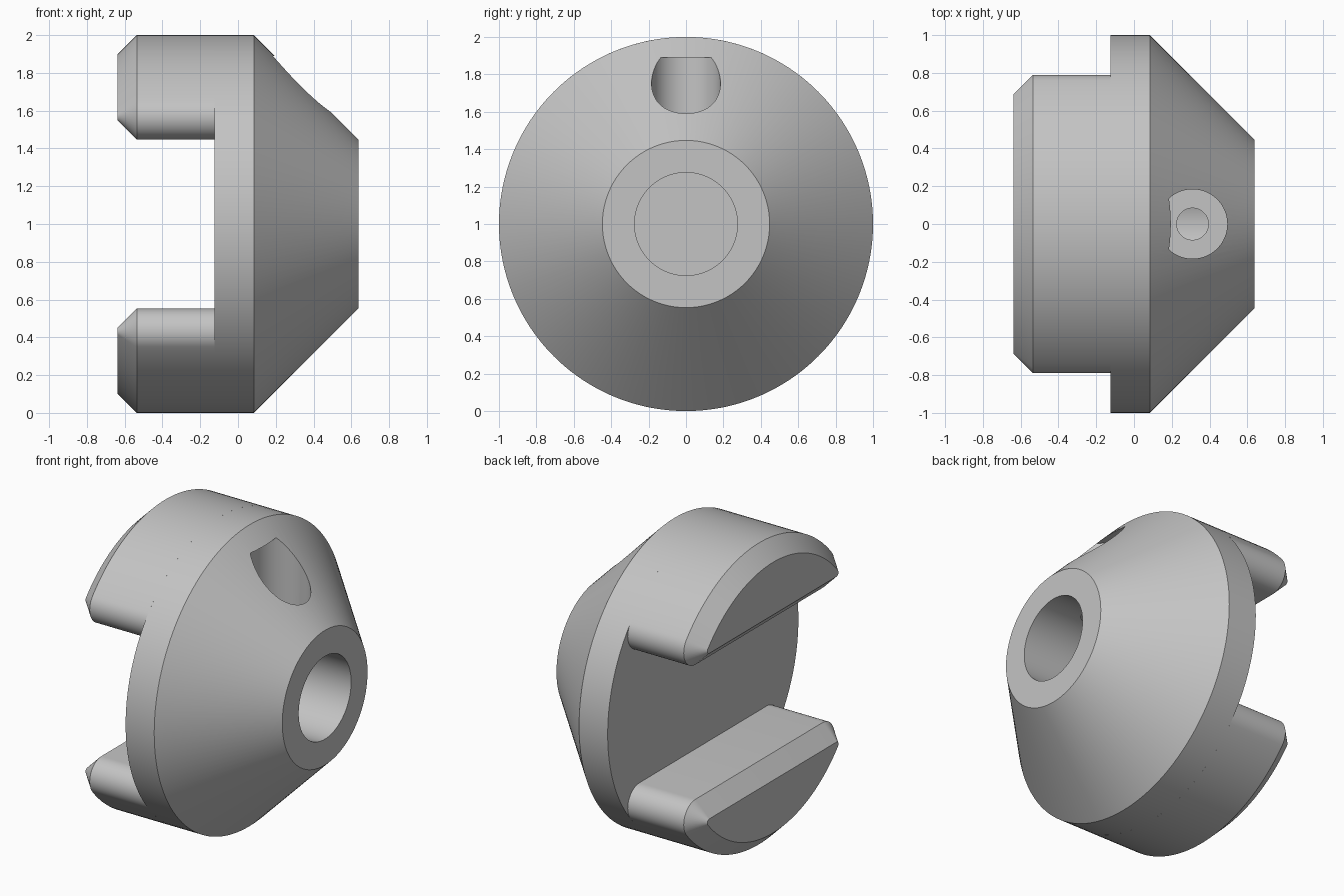
import bpy, bmesh
from math import pi, cos, sin, atan2, sqrt, tau
from mathutils import Matrix

cube = bpy.data.objects.get("Cube")
if cube:
    bpy.data.objects.remove(cube, do_unlink=True)

grey = bpy.data.materials.new("plain grey")
grey.use_nodes = True
COLOUR = (0.55, 0.55, 0.55, 1)
grey.diffuse_color = COLOUR
grey.node_tree.nodes["Principled BSDF"].inputs["Base Color"].default_value = COLOUR

END, FACE, SHOULDER = 0.638, -0.125, 0.085   # stations along the x axis
HALF_GAP, CHAMFER, FILLET = 0.447, 0.102, 0.123


def finish(name, bm):
    bmesh.ops.recalc_face_normals(bm, faces=bm.faces)
    mesh = bpy.data.meshes.new(name)
    bm.to_mesh(mesh)
    bm.free()
    obj = bpy.data.objects.new(name, mesh)
    mesh.materials.append(grey)
    bpy.context.collection.objects.link(obj)
    return obj


def activate(obj):
    bpy.ops.object.select_all(action="DESELECT")
    obj.select_set(True)
    bpy.context.view_layer.objects.active = obj


def smooth(obj):
    activate(obj)
    bpy.ops.object.shade_smooth_by_angle(angle=pi / 6)


# Turned body: disc, cone and blind bore
def turned_body():
    profile = [(FACE, 0), (FACE, 1), (SHOULDER, 1), (END, HALF_GAP),
               (END, 0.275), (0.06, 0.275), (0.06, 0)]
    bm = bmesh.new()
    verts = [bm.verts.new((x, 0, 1 + r)) for x, r in profile]
    edges = [bm.edges.new(pair) for pair in zip(verts, verts[1:])]
    bmesh.ops.spin(bm, geom=verts + edges, cent=(0, 0, 1), axis=(1, 0, 0),
                   angle=tau, steps=128)
    bmesh.ops.remove_doubles(bm, verts=bm.verts, dist=0.0001)
    return finish("body", bm)


# Vertical screw hole with a wider pocket
def drill(target, name, radius, low, high):
    bm = bmesh.new()
    bmesh.ops.create_cone(bm, cap_ends=True, segments=64, radius1=radius,
                          radius2=radius, depth=high - low,
                          matrix=Matrix.Translation((0.31, 0, (low + high) / 2)))
    cutter = finish(name, bm)
    cutter.hide_render = True
    activate(target)
    mod = target.modifiers.new(name, "BOOLEAN")
    mod.operation, mod.solver, mod.object = "DIFFERENCE", "EXACT", cutter
    bpy.ops.object.modifier_apply(modifier=name)
    bpy.data.objects.remove(cutter, do_unlink=True)


# Jaw outline: outer arc blended by fillets into a flat inner edge
def jaw_outline(inset):
    zc = HALF_GAP + FILLET
    yc = sqrt((1 - FILLET) ** 2 - zc ** 2)
    blend = atan2(zc, yc)
    radius, steps = FILLET - inset, 16
    fillet = [-pi / 2 + (blend + pi / 2) * i / steps for i in range(steps + 1)]
    right = [(yc + radius * cos(a), zc + radius * sin(a)) for a in fillet]
    arc = [blend + (pi - 2 * blend) * i / 48 for i in range(1, 48)]
    outer = [((1 - inset) * cos(a), (1 - inset) * sin(a)) for a in arc]
    left = [(-y, z) for y, z in reversed(right)]
    return right + outer + left


def jaw(name, side):
    bm = bmesh.new()
    rings = []
    for x, inset in ((FACE, 0), (CHAMFER - END, 0), (-END, CHAMFER)):
        rings.append([bm.verts.new((x, y, 1 + side * z))
                      for y, z in jaw_outline(inset)])
    for a, b in zip(rings, rings[1:]):
        for i in range(len(a)):
            bm.faces.new((a[i - 1], a[i], b[i], b[i - 1]))
    bm.faces.new(rings[0])
    bm.faces.new(rings[-1])
    return finish(name, bm)


body = turned_body()
drill(body, "screw_pocket", 0.184, 1.36, 1.89)
drill(body, "screw_hole", 0.084, 1.1, 1.5)
smooth(body)
smooth(jaw("upper_jaw", 1))
smooth(jaw("lower_jaw", -1))
